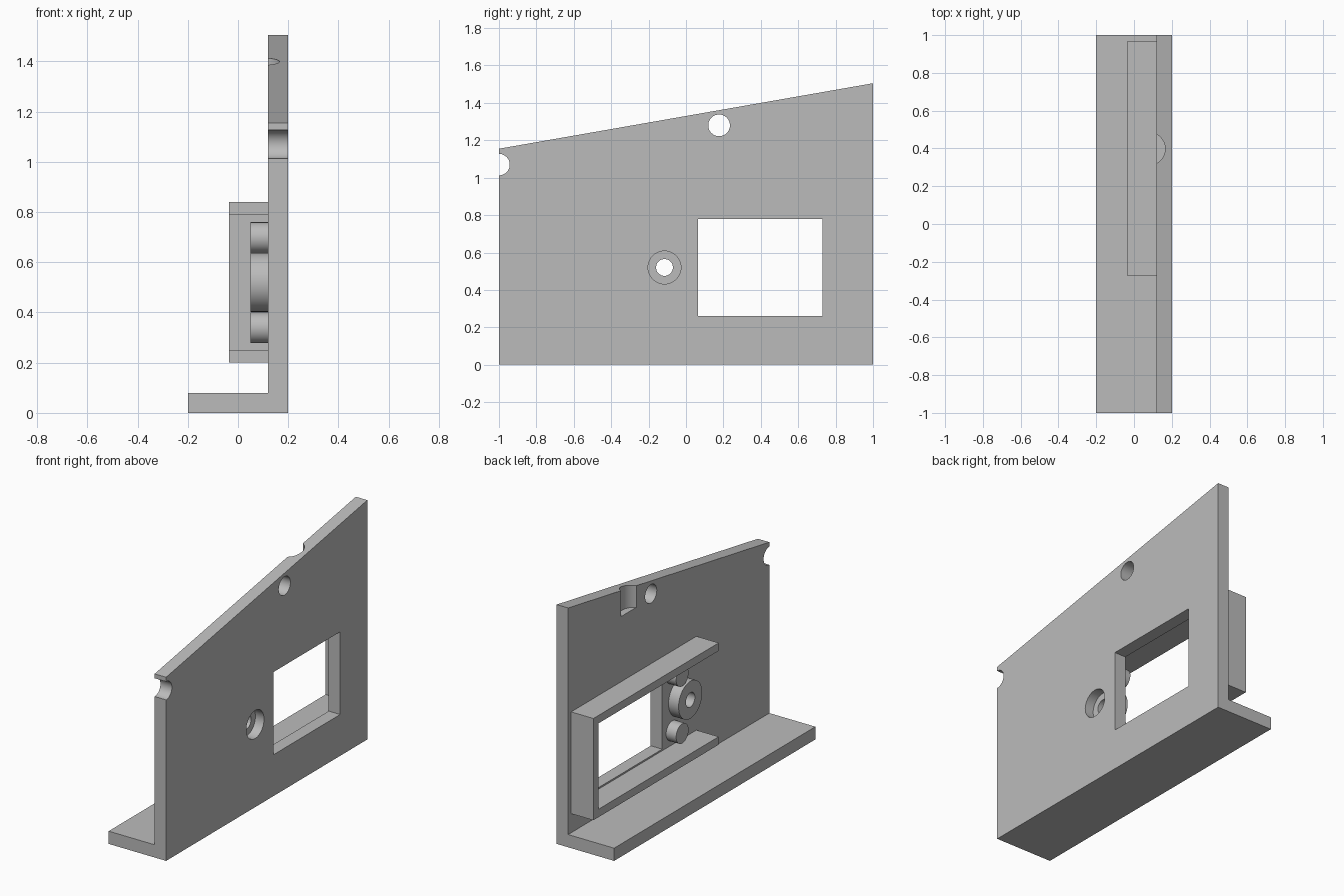
import bpy
import bmesh
from math import radians
from mathutils import Matrix, Vector

cube = bpy.data.objects.get("Cube")
if cube:
    bpy.data.objects.remove(cube, do_unlink=True)

grey = bpy.data.materials.new("plain grey")
grey.use_nodes = True
colour = (0.5, 0.5, 0.5, 1)
grey.diffuse_color = colour
grey.node_tree.nodes["Principled BSDF"].inputs["Base Color"].default_value = colour

INNER, OUTER = 0.12, 0.20      # the two faces of the upright wall
BOSS_FACE = 0.05


def finish(name, bm):
    bmesh.ops.recalc_face_normals(bm, faces=bm.faces)
    mesh = bpy.data.meshes.new(name)
    bm.to_mesh(mesh)
    bm.free()
    mesh.materials.append(grey)
    obj = bpy.data.objects.new(name, mesh)
    bpy.context.collection.objects.link(obj)
    return obj


def extrude(name, points, direction):
    bm = bmesh.new()
    face = bm.faces.new([bm.verts.new(p) for p in points])
    result = bmesh.ops.extrude_face_region(bm, geom=[face], use_keep_orig=True)
    moved = [v for v in result["geom"] if isinstance(v, bmesh.types.BMVert)]
    bmesh.ops.translate(bm, verts=moved, vec=Vector(direction))
    return finish(name, bm)


def box(name, low, high):
    (x0, y0, z0), (x1, y1, z1) = low, high
    corners = [(x0, y0, z0), (x0, y1, z0), (x0, y1, z1), (x0, y0, z1)]
    return extrude(name, corners, (x1 - x0, 0, 0))


def rod(name, y, z, radius, x0, x1):
    """Cylinder lying along x."""
    bm = bmesh.new()
    place = Matrix.Translation(((x0 + x1) / 2, y, z)) @ Matrix.Rotation(radians(90), 4, "Y")
    bmesh.ops.create_cone(bm, cap_ends=True, segments=64, radius1=radius,
                          radius2=radius, depth=x1 - x0, matrix=place)
    return finish(name, bm)


def cut(obj, cutter):
    cutter.hide_render = True
    mod = obj.modifiers.new("cut", "BOOLEAN")
    mod.operation, mod.solver, mod.object = "DIFFERENCE", "EXACT", cutter
    select(obj)
    bpy.ops.object.modifier_apply(modifier=mod.name)
    bpy.data.objects.remove(cutter, do_unlink=True)


def select(obj):
    bpy.ops.object.select_all(action="DESELECT")
    obj.select_set(True)
    bpy.context.view_layer.objects.active = obj


# Upright wall and foot as one L section, with a sloping top
section = [(-0.2, 0), (OUTER, 0), (OUTER, 1.4), (INNER, 1.4), (INNER, 0.08), (-0.2, 0.08)]
wall = extrude("wall_and_foot", [(x, -1, z) for x, z in section], (0, 2, 0))
for v in wall.data.vertices:
    if v.co.z > 1:
        v.co.z = 1.155 + 0.175 * (v.co.y + 1)

# Window, pin hole, edge notch and counterbored hole
cut(wall, box("window_cutter", (0, 0.065, 0.26), (0.3, 0.73, 0.78)))
for y, z, radius, x0 in [(0.177, 1.28, 0.058, 0), (-1, 1.07, 0.0575, 0),
                         (-0.115, 0.52, 0.045, 0), (-0.115, 0.52, 0.088, 0.14)]:
    cut(wall, rod("hole_cutter", y, z, radius, x0, 0.3))

# Upright rounded groove on the inner face
bm = bmesh.new()
bmesh.ops.create_cone(bm, cap_ends=True, segments=64, radius1=0.0875, radius2=0.0875,
                      depth=0.4, matrix=Matrix.Translation((0.0775, 0.398, 1.45)))
cut(wall, finish("groove_cutter", bm))

# Three-sided frame around the window, open towards the front
outline = [(-0.275, 0.2), (0.97, 0.2), (0.97, 0.84), (-0.275, 0.84),
           (-0.275, 0.79), (0.92, 0.79), (0.92, 0.25), (-0.275, 0.25)]
frame = extrude("window_frame", [(-0.035, y, z) for y, z in outline], (INNER + 0.035, 0, 0))

# Drilled boss and the two pegs beside it
boss = rod("drilled_boss", -0.115, 0.52, 0.1175, BOSS_FACE, INNER)
cut(boss, rod("bore_cutter", -0.115, 0.52, 0.045, 0, 0.3))
pegs = [rod(name, -0.035, z, 0.0615, BOSS_FACE, INNER)
        for name, z in (("lower_peg", 0.339), ("upper_peg", 0.698))]

for obj in [wall, frame, boss] + pegs:
    select(obj)
    bpy.ops.object.shade_smooth_by_angle(angle=radians(30))
